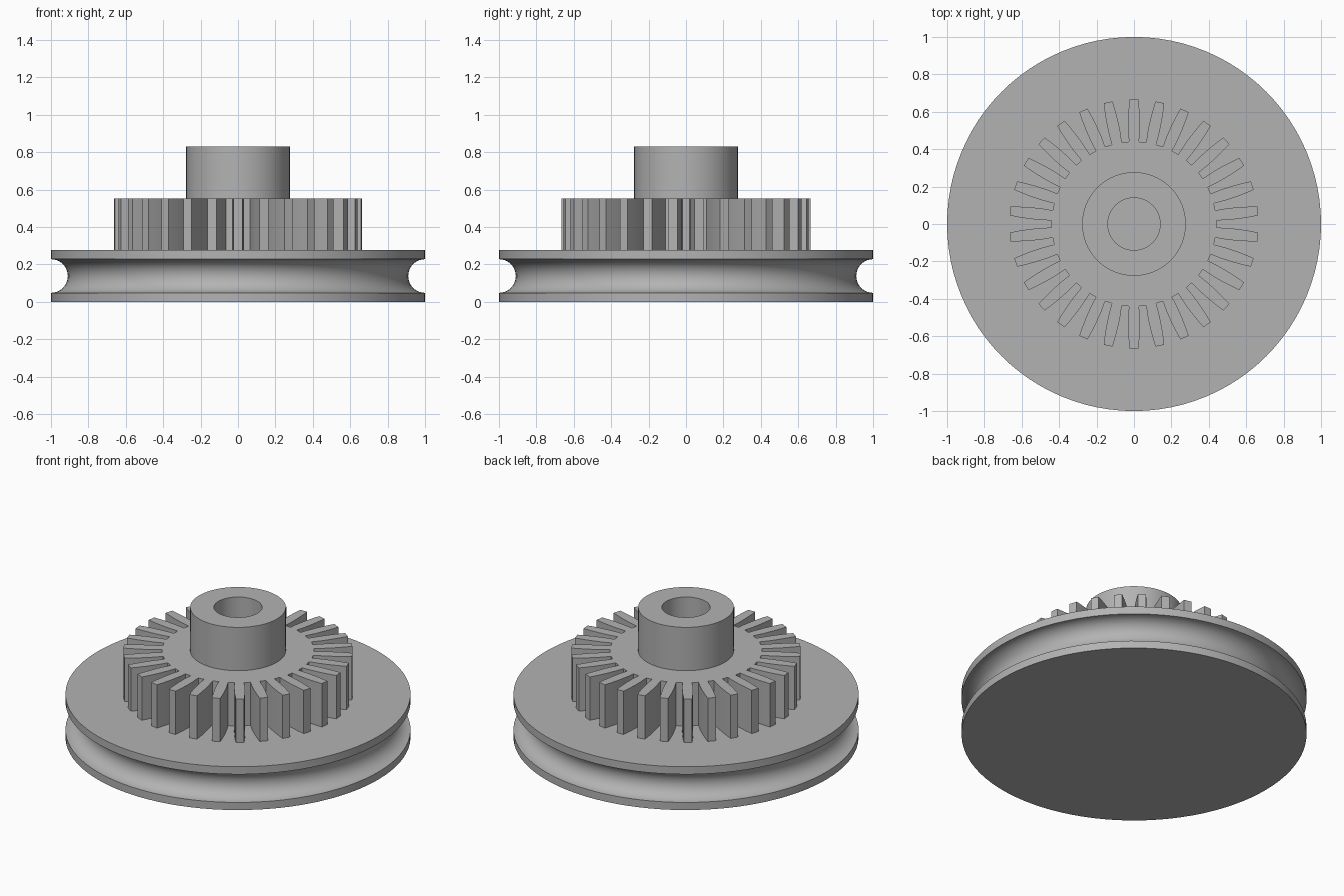
import bpy, bmesh, math
from mathutils import Matrix, Vector

cube = bpy.data.objects.get("Cube")
if cube:
    bpy.data.objects.remove(cube, do_unlink=True)

LAYER = 0.277          # height of each of the three stacked parts
TEETH = 30

grey = bpy.data.materials.new("plain grey")
grey.use_nodes = True
colour = (0.45, 0.45, 0.45, 1)
grey.diffuse_color = colour
grey.node_tree.nodes["Principled BSDF"].inputs["Base Color"].default_value = colour


def finish(bm, name):
    """Turn a bmesh into a grey object with smooth curves and sharp edges."""
    bmesh.ops.recalc_face_normals(bm, faces=bm.faces)
    mesh = bpy.data.meshes.new(name)
    bm.to_mesh(mesh)
    bm.free()
    mesh.materials.append(grey)
    obj = bpy.data.objects.new(name, mesh)
    bpy.context.collection.objects.link(obj)
    bpy.ops.object.select_all(action="DESELECT")
    obj.select_set(True)
    bpy.context.view_layer.objects.active = obj
    bpy.ops.object.shade_smooth_by_angle(angle=math.radians(20))
    return obj


def lathe(name, profile, steps=96):
    """Revolve (radius, height) points around the vertical axis."""
    bm = bmesh.new()
    verts = [bm.verts.new((r, 0, z)) for r, z in profile]
    edges = [bm.edges.new(pair) for pair in zip(verts, verts[1:])]
    bmesh.ops.spin(bm, geom=verts + edges, cent=(0, 0, 0), axis=(0, 0, 1),
                   angle=math.tau, steps=steps, use_merge=False)
    bmesh.ops.remove_doubles(bm, verts=bm.verts, dist=1e-5)
    return finish(bm, name)


# Pulley wheel with a half-round groove in the rim
groove = 0.09
arc = [math.pi * i / 20 for i in range(21)]
rim = [(1 - groove * math.sin(a), LAYER / 2 - groove * math.cos(a)) for a in arc]
lathe("pulley_wheel", [(0, 0), (1, 0)] + rim + [(1, LAYER), (0, LAYER)])

# Spur gear: one tooth flank repeated around the axis, then extruded
flank = [(0.44, 0.027), (0.50, 0.031), (0.56, 0.031), (0.62, 0.028), (0.665, 0.024)]
tooth = [Vector((r, -w, LAYER)) for r, w in flank]
tooth += [Vector((r, w, LAYER)) for r, w in reversed(flank)]
bm = bmesh.new()
outline = []
for i in range(TEETH):
    turn = Matrix.Rotation(math.pi / 2 + math.tau * i / TEETH, 3, "Z")
    outline += [bm.verts.new(turn @ p) for p in tooth]
base = bm.faces.new(outline)
extruded = bmesh.ops.extrude_face_region(bm, geom=[base], use_keep_orig=True)
top = [v for v in extruded["geom"] if isinstance(v, bmesh.types.BMVert)]
bmesh.ops.translate(bm, verts=top, vec=(0, 0, LAYER))
finish(bm, "spur_gear")

# Hub with a blind bore
low, high = 2 * LAYER, 3 * LAYER
lathe("hub", [(0.277, low), (0.277, high), (0.14, high), (0.14, low)])
